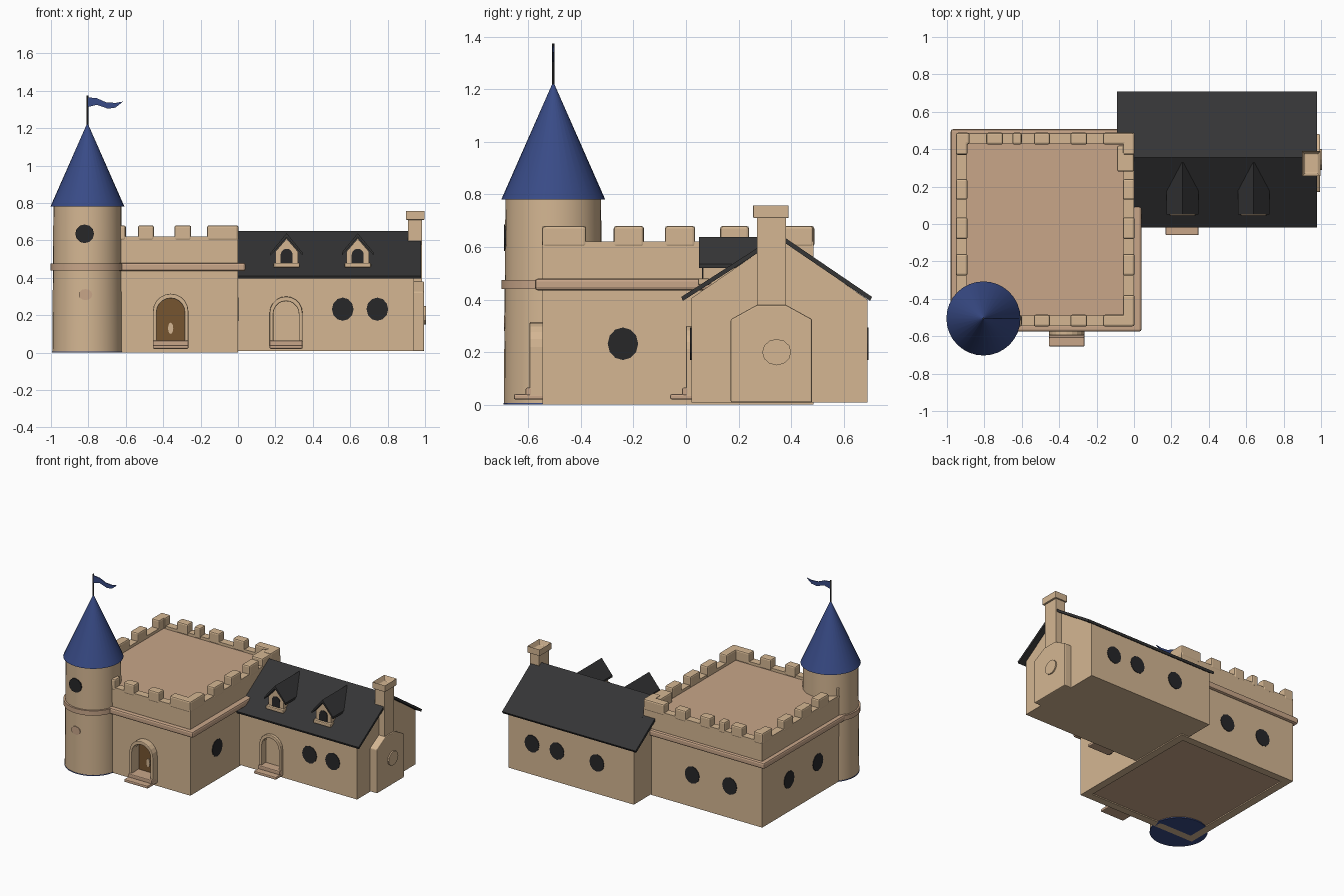
import bpy, bmesh, math
from mathutils import Vector, Matrix

if "Cube" in bpy.data.objects:
    bpy.data.objects.remove(bpy.data.objects["Cube"])


def material(name, rgb):
    m = bpy.data.materials.new(name)
    m.diffuse_color = (*rgb, 1)
    m.use_nodes = True
    m.node_tree.nodes["Principled BSDF"].inputs["Base Color"].default_value = m.diffuse_color
    return m


WALL = material("sandstone", (0.66, 0.47, 0.29))
TRIM = material("pink stone", (0.58, 0.38, 0.25))
SLATE = material("slate", (0.035, 0.035, 0.036))
BLUE = material("blue roof", (0.04, 0.07, 0.24))
GLASS = material("dark window", (0.02, 0.02, 0.022))
WOOD = material("door wood", (0.18, 0.09, 0.03))


def finish(name, bm, mat, bevel=0, smooth=False):
    bmesh.ops.recalc_face_normals(bm, faces=bm.faces)
    me = bpy.data.meshes.new(name)
    bm.to_mesh(me)
    bm.free()
    me.materials.append(mat)
    ob = bpy.data.objects.new(name, me)
    bpy.context.collection.objects.link(ob)
    if bevel:
        mod = ob.modifiers.new("bevel", 'BEVEL')
        mod.width, mod.segments = bevel, 2
    if smooth:
        bpy.ops.object.select_all(action='DESELECT')
        bpy.context.view_layer.objects.active = ob
        ob.select_set(True)
        bpy.ops.object.shade_smooth_by_angle(angle=math.radians(35))
    return ob


def box(name, x, y, z, mat, bevel=0):
    bm = bmesh.new()
    bmesh.ops.create_cube(bm, size=1)
    for v in bm.verts:
        v.co = [r[0] + (c + 0.5) * (r[1] - r[0]) for c, r in zip(v.co, (x, y, z))]
    return finish(name, bm, mat, bevel)


def prism(name, pts, axis, a, b, mat, bevel=0):
    """Extrude a profile along x (points y,z) or along y (points x,z)."""
    bm = bmesh.new()
    put = (lambda p, t: (t, p[0], p[1])) if axis == 'x' else (lambda p, t: (p[0], t, p[1]))
    f = bm.faces.new([bm.verts.new(put(p, a)) for p in pts])
    ext = bmesh.ops.extrude_face_region(bm, geom=[f])
    d = Vector(put((0, 0), b - a))
    bmesh.ops.translate(bm, vec=d, verts=[v for v in ext['geom'] if isinstance(v, bmesh.types.BMVert)])
    return finish(name, bm, mat, bevel)


def cone(name, c, r1, r2, z0, z1, mat, seg=32):
    bm = bmesh.new()
    bmesh.ops.create_cone(bm, cap_ends=True, segments=seg, radius1=r1, radius2=r2, depth=z1 - z0,
                          matrix=Matrix.Translation((c[0], c[1], (z0 + z1) / 2)))
    return finish(name, bm, mat, smooth=True)


def disc(name, u, z, axis, at, ru, rz, mat, t=0.004):
    """Thin round plate standing in a wall."""
    pts = [(u + ru * math.cos(i * math.pi / 6), z + rz * math.sin(i * math.pi / 6)) for i in range(12)]
    return prism(name, pts, axis, at - t, at + t, mat)


def arch(x, z0, w, h, n=10):
    return [(x - w, z0)] + [(x - w * math.cos(i * math.pi / n), z0 + h - w + w * math.sin(i * math.pi / n))
                            for i in range(n + 1)] + [(x + w, z0)]


def cut(ob, cutter):
    mod = ob.modifiers.new("opening", 'BOOLEAN')
    mod.operation, mod.object, mod.solver = 'DIFFERENCE', cutter, 'EXACT'
    cutter.hide_render = True
    bpy.ops.object.select_all(action='DESELECT')
    bpy.context.view_layer.objects.active = ob
    bpy.ops.object.modifier_apply(modifier=mod.name)
    bpy.data.objects.remove(cutter)


def doorway(name, wall, x, y, proj, w, h, panel):
    # recess in the wall, door at its back, arched frame around it
    cut(wall, prism(name + "_cutter", arch(x, 0.03, w - 0.018, h - 0.03), 'y', y - 0.1, y + 0.04, WALL))
    prism(name + "_panel", arch(x, 0.03, w - 0.016, h - 0.03), 'y', y + 0.036, y + 0.04, panel)
    outer, inner = arch(x, 0.03, w, h - 0.03 + 0.005), arch(x, 0.03, w - 0.02, h - 0.05)
    prism(name + "_frame", outer + inner[::-1], 'y', y - proj, y + 0.01, WALL, 0.005)
    box(name + "_lower_step", (x - w, x + w), (y - proj - 0.06, y + 0.01), (0.02, 0.04), TRIM, 0.006)
    box(name + "_upper_step", (x - w, x + w), (y - proj - 0.015, y + 0.035), (0.035, 0.065), TRIM, 0.006)


# keep walls, deck and floor
X0, X1, Y0, Y1, T = -0.95, 0.0, -0.545, 0.485, 0.055
front = box("keep_front_wall", (X0, X1), (Y0, Y0 + T), (0, 0.62), WALL)
box("keep_back_wall", (X0, X1), (Y1 - T, Y1), (0, 0.62), WALL)
box("keep_left_wall", (X0, X0 + T), (Y0 + T, Y1 - T), (0, 0.62), WALL)
box("keep_right_wall", (X1 - T, X1), (Y0 + T, Y1 - T), (0, 0.62), WALL)
box("keep_deck", (X0 + T, X1 - T), (Y0 + T, Y1 - T), (0.57, 0.6), TRIM)
box("keep_floor", (X0 + T, X1 - T), (Y0 + T, Y1 - T), (0.008, 0.02), TRIM)
doorway("keep_door", front, -0.36, Y0, 0.05, 0.095, 0.31, WOOD)
disc("door_handle", -0.36, 0.13, 'y', Y0 + 0.034, 0.014, 0.03, WALL)

# battlements: merlons along all four sides
for a, b in [(-0.95, -0.88), (-0.79, -0.70), (-0.65, -0.60), (-0.535, -0.45), (-0.34, -0.25), (-0.165, 0)]:
    box("front_merlon", (a, b), (Y0 - 0.003, Y0 + T + 0.005), (0.6, 0.68), WALL, 0.01)
    box("back_merlon", (a, b), (Y1 - T - 0.005, Y1 + 0.003), (0.6, 0.68), WALL, 0.01)
for a, b in [(Y0, -0.38), (-0.275, -0.16), (-0.08, 0.035), (0.13, 0.24), (0.37, Y1)]:
    box("left_merlon", (X0 - 0.003, X0 + T + 0.005), (a, b), (0.6, 0.68), WALL, 0.01)
    box("right_merlon", (X1 - T - 0.005, X1 + 0.003), (a, b), (0.6, 0.68), WALL, 0.01)
box("ridge_block", (-0.09, 0), (0.28, 0.42), (0.6, 0.675), WALL, 0.01)

# string course around the keep
B, zb = 0.03, (0.435, 0.48)
box("front_band", (X0 - B, X1 + 0.04), (Y0 - B, Y0 + 0.01), zb, TRIM, 0.012)
box("back_band", (X0 - B, -0.03), (Y1 - 0.01, Y1 + 0.022), zb, TRIM, 0.012)
box("left_band", (X0 - B, X0 + 0.01), (Y0 - B, Y1 + 0.022), zb, TRIM, 0.012)
box("right_band", (X1 - 0.01, X1 + 0.04), (Y0 - B, 0.1), zb, TRIM, 0.012)

# round tower with conical roof and flag
C = (-0.805, -0.505)
cone("tower", C, 0.188, 0.182, 0.004, 0.78, WALL)
cone("tower_base_plate", C, 0.19, 0.19, 0, 0.006, BLUE)
cone("tower_band", C, 0.197, 0.197, 0.44, 0.475, TRIM)
cone("tower_roof", C, 0.198, 0.004, 0.78, 1.22, BLUE)
cone("flag_pole", C, 0.005, 0.005, 1.2, 1.375, SLATE, 8)
flag = [(0, 1.365), (0.05, 1.36), (0.10, 1.338), (0.15, 1.335), (0.19, 1.342),
        (0.15, 1.31), (0.11, 1.304), (0.05, 1.325), (0, 1.312)]
prism("flag", [(C[0] + x, z) for x, z in flag], 'y', C[1] - 0.003, C[1] + 0.003, BLUE)
disc("tower_window", -0.82, 0.635, 'y', C[1] - 0.182, 0.05, 0.05, GLASS, 0.006)
disc("tower_plaque", -0.815, 0.31, 'y', C[1] - 0.184, 0.036, 0.03, TRIM)

# wing with gabled end
WY0, WY1, RY = 0.02, 0.69, 0.355
wing = prism("wing_walls", [(WY0, 0.008), (WY1, 0.008), (WY1, 0.40), (RY, 0.635), (WY0, 0.405)], 'x', 0, 0.94, WALL)
prism("wing_back_corner", [(0.45, 0.008), (WY1, 0.008), (WY1, 0.40), (0.48, 0.545), (0.45, 0.545)], 'x', -0.065, 0, WALL)
prism("wing_roof", [(-0.012, 0.395), (-0.018, 0.41), (RY, 0.65), (0.708, 0.41), (0.70, 0.395), (RY, 0.63)],
      'x', 0, 0.978, SLATE)
prism("wing_roof_back_end", [(0.487, 0.539), (0.487, 0.56), (0.708, 0.41), (0.70, 0.395)], 'x', -0.092, 0, SLATE)
doorway("wing_door", wing, 0.257, WY0, 0.02, 0.088, 0.295, WALL)

# dormers
for x in (0.26, 0.64):
    prism("dormer_wall", [(x - 0.06, 0.46), (x + 0.06, 0.46), (x + 0.06, 0.54), (x, 0.61), (x - 0.06, 0.54)],
          'y', 0.065, 0.27, WALL)
    prism("dormer_roof", [(x - 0.085, 0.52), (x, 0.617), (x + 0.085, 0.52), (x + 0.085, 0.535),
                          (x, 0.638), (x - 0.085, 0.535)], 'y', 0.05, 0.33, SLATE)
    prism("dormer_window", arch(x, 0.48, 0.032, 0.075), 'y', 0.061, 0.068, GLASS)
    box("dormer_sill", (x - 0.07, x + 0.07), (0.045, 0.09), (0.455, 0.48), WALL, 0.006)

# chimney: wide shouldered base, shaft and hollow cap
prism("chimney_base", [(0.17, 0.008), (0.48, 0.008), (0.48, 0.325), (0.38, 0.38), (0.27, 0.38), (0.17, 0.325)],
      'x', 0.92, 0.995, WALL, 0.006)
box("chimney_shaft", (0.91, 0.985), (0.27, 0.38), (0.3, 0.72), WALL)
bm = bmesh.new()
bmesh.ops.create_cube(bm, size=1)
for v in bm.verts:
    v.co = (0.948 + v.co.x * 0.1, 0.323 + v.co.y * 0.135, 0.735 + v.co.z * 0.05)
bm.faces.ensure_lookup_table()
top = max(bm.faces, key=lambda f: f.calc_center_median().z)
bmesh.ops.inset_individual(bm, faces=[top], thickness=0.022)
bmesh.ops.translate(bm, vec=(0, 0, -0.035), verts=top.verts[:])
finish("chimney_cap", bm, WALL, 0.004)
disc("chimney_plaque", 0.345, 0.2, 'x', 0.996, 0.055, 0.05, WALL, 0.008)

# round windows on every side
for name, u, axis, at in [("wing_front", 0.56, 'y', WY0), ("wing_front", 0.745, 'y', WY0),
                          ("wing_back", 0.75, 'y', WY1), ("wing_back", 0.55, 'y', WY1), ("wing_back", 0.23, 'y', WY1),
                          ("keep_back", -0.39, 'y', Y1), ("keep_back", -0.69, 'y', Y1),
                          ("keep_left", 0.18, 'x', X0), ("keep_left", -0.15, 'x', X0), ("keep_right", -0.24, 'x', X1)]:
    disc(name + "_window", u, 0.232, axis, at, 0.058, 0.062, GLASS)
